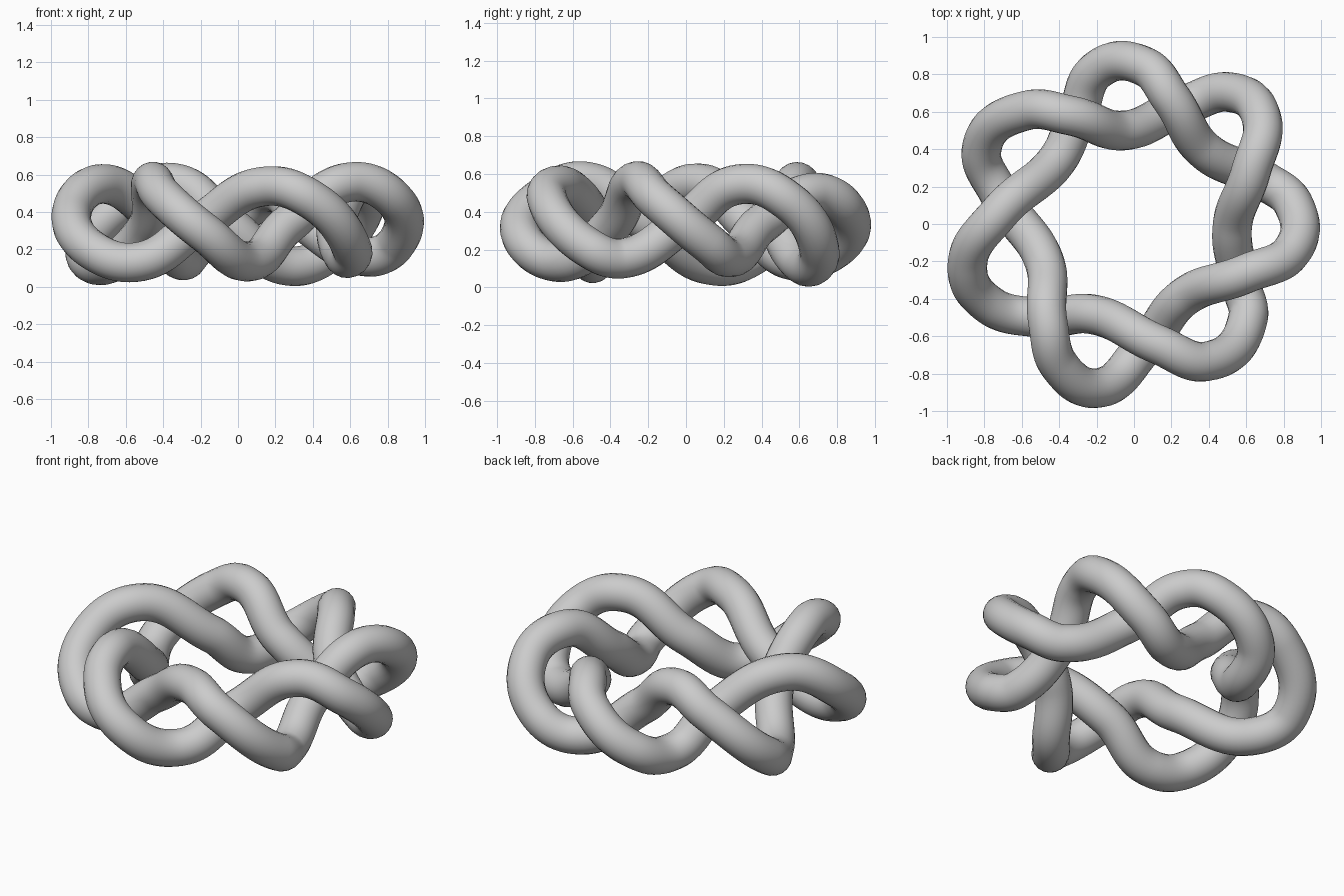
import bpy

cube = bpy.data.objects.get("Cube")
if cube:
    bpy.data.objects.remove(cube, do_unlink=True)

TUBE_RADIUS = 0.106

# Height of the inner bend of every lobe
MIDDLE = .335

# Each lobe: rising flank, falling flank, upper pass, inner bend, next lower pass,
# as seen from above, followed by the heights of the two flanks and the two passes
LOBES = [
    ([(.51, .705), (.685, .55), (.625, .28), (.525, -.02), (.575, -.33)],
     (.2, .45, .545, .155)),
    ([(.61, -.5), (.385, -.735), (.13, -.645), (-.21, -.485), (-.52, -.5)],
     (.2, .47, .535, .135)),
    ([(-.77, -.435), (-.89, -.21), (-.72, .06), (-.42, .33), (-.31, .56)],
     (.19, .39, .55, .145)),
    ([(-.2, .82), (.06, .84), (.2, .67), (.37, .4), (.7, .23)],
     (.23, .42, .5, .16)),
    ([(.85, .11), (.84, -.15), (.6, -.265), (.27, -.39), (.06, -.65)],
     (.24, .46, .56, .135)),
    ([(-.18, -.875), (-.4, -.755), (-.46, -.53), (-.48, -.2), (-.72, .16)],
     (.29, .48, .56, .115)),
    ([(-.815, .4), (-.57, .608), (-.34, .58), (-.055, .5), (.27, .635)],
     (.2, .47, .555, .112)),
]


def make_material(name, colour):
    material = bpy.data.materials.new(name)
    material.use_nodes = True
    material.diffuse_color = colour
    for node in material.node_tree.nodes:
        if node.type == 'BSDF_PRINCIPLED':
            node.inputs["Base Color"].default_value = colour
    return material


def make_closed_tube(name, points, radius, material):
    curve = bpy.data.curves.new(name, 'CURVE')
    curve.dimensions = '3D'
    curve.resolution_u = 14
    curve.bevel_depth = radius
    curve.bevel_resolution = 8
    spline = curve.splines.new('BEZIER')
    spline.bezier_points.add(len(points) - 1)
    spline.use_cyclic_u = True
    spline.use_smooth = True
    for bezier_point, position in zip(spline.bezier_points, points):
        bezier_point.co = position
    for bezier_point in spline.bezier_points:
        bezier_point.handle_left_type = 'AUTO'
        bezier_point.handle_right_type = 'AUTO'
    curve.materials.append(material)
    tube = bpy.data.objects.new(name, curve)
    bpy.context.collection.objects.link(tube)
    return tube


# Closed seven-lobed knot tube
grey = make_material("mid grey", (.6, .6, .6, 1))
path = []
for stations, (rise, fall, high, low) in LOBES:
    heights = (rise, fall, high, MIDDLE, low)
    path += [(x, y, z) for (x, y), z in zip(stations, heights)]
knot = make_closed_tube("knot_tube", path, TUBE_RADIUS, grey)

# Turn the swept curve into a smooth mesh
bpy.ops.object.select_all(action='DESELECT')
knot.select_set(True)
bpy.context.view_layer.objects.active = knot
bpy.context.view_layer.update()
bpy.ops.object.convert(target='MESH')
bpy.ops.object.shade_smooth()
